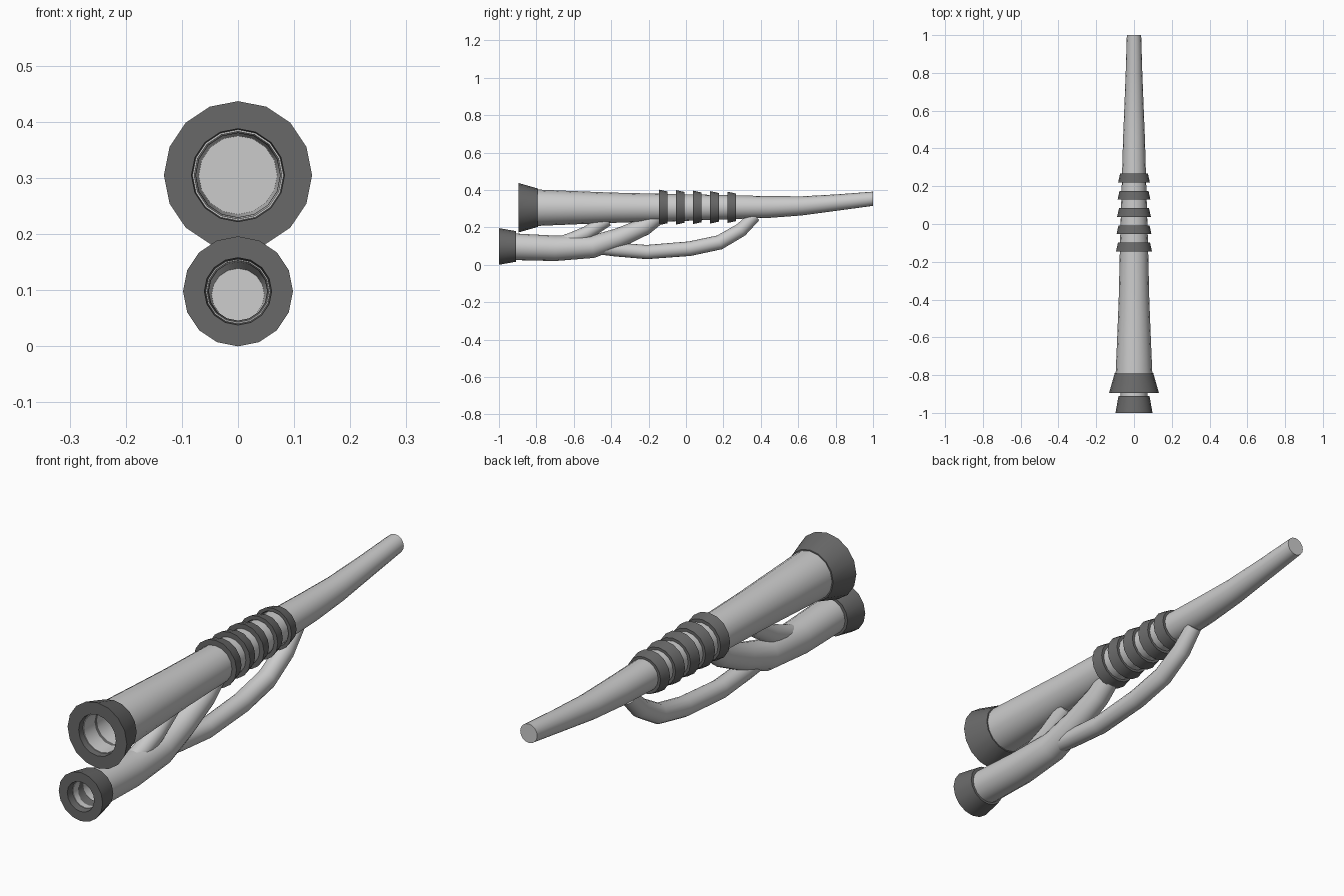
import bpy, bmesh, math
from mathutils import Vector

if "Cube" in bpy.data.objects:
    bpy.data.objects.remove(bpy.data.objects["Cube"])

SIDES = 16
dark = bpy.data.materials.new("dark_grey")
dark.diffuse_color = (0.14, 0.14, 0.14, 1)
dark.use_nodes = True
dark.node_tree.nodes["Principled BSDF"].inputs["Base Color"].default_value = dark.diffuse_color


def frames(path, straight):
    """Rings of points around a (y, z, radius) path in the x = 0 plane."""
    pts = [Vector((0, y, z)) for y, z, r in path]
    rings = []
    for i, (y, z, r) in enumerate(path):
        t = pts[min(i + 1, len(pts) - 1)] - pts[max(i - 1, 0)]
        t = Vector((0, 1, 0)) if straight else t.normalized()
        up = Vector((0, -t.z, t.y))
        rings.append([pts[i] + r * (math.sin(a) * Vector((1, 0, 0)) + math.cos(a) * up)
                      for a in (2 * math.pi * k / SIDES for k in range(SIDES))])
    return rings


def pipe(name, outer, bore=(), straight=False, loop=False, mat=None):
    """Sweep a pipe; an optional bore is joined to the start of the outer path."""
    rings = frames(outer, straight)[::-1]
    if bore:
        rings += frames(bore, straight)
    bm = bmesh.new()
    vs = [[bm.verts.new(p) for p in ring] for ring in rings]
    pairs = list(zip(vs, vs[1:])) + ([(vs[-1], vs[0])] if loop else [])
    for a, b in pairs:
        for k in range(SIDES):
            n = (k + 1) % SIDES
            bm.faces.new((a[k], a[n], b[n], b[k]))
    if not loop:
        bm.faces.new(vs[0])
        bm.faces.new(vs[-1])
    bmesh.ops.recalc_face_normals(bm, faces=bm.faces)
    me = bpy.data.meshes.new(name)
    bm.to_mesh(me)
    bm.free()
    ob = bpy.data.objects.new(name, me)
    bpy.context.collection.objects.link(ob)
    if mat:
        me.materials.append(mat)
    bpy.ops.object.select_all(action='DESELECT')
    ob.select_set(True)
    bpy.context.view_layer.objects.active = ob
    bpy.ops.object.shade_smooth_by_angle(angle=math.radians(30))
    return ob


def collar(name, y0, y1, z, r0, r1, hole):
    """Tapered ring with a straight hole, wide end towards the front."""
    pipe(name, [(y0, z, r0), (y1, z, r1)], [(y0, z, hole), (y1, z, hole - 0.008)],
         straight=True, loop=True, mat=dark)


# Main barrel, hollow at the front and bending upward to the back tip
pipe("main_barrel",
     [(-0.87, 0.305, 0.098), (-0.79, 0.305, 0.097), (-0.6, 0.305, 0.089),
      (-0.4, 0.305, 0.081), (-0.1, 0.305, 0.074), (0.27, 0.308, 0.063),
      (0.45, 0.309, 0.058), (0.62, 0.315, 0.051), (0.8, 0.332, 0.044), (1.0, 0.353, 0.038)],
     [(-0.87, 0.305, 0.078), (-0.6, 0.305, 0.07)], straight=True)
collar("barrel_muzzle", -0.895, -0.79, 0.305, 0.132, 0.102, 0.083)

# Five grip rings around the barrel
for i in range(5):
    y = -0.145 + i * 0.0915
    r = 0.095 - i * 0.0028
    collar(f"grip_ring_{i + 1}", y, y + 0.046, 0.307, r, r - 0.01, 0.07)

# Lower pipe, hollow at the front, curving up into the barrel
pipe("lower_pipe",
     [(-0.97, 0.098, 0.072), (-0.91, 0.096, 0.071), (-0.7, 0.088, 0.068),
      (-0.5, 0.096, 0.06), (-0.36, 0.143, 0.053), (-0.22, 0.205, 0.047), (-0.13, 0.275, 0.043)],
     [(-0.97, 0.098, 0.055), (-0.91, 0.096, 0.054), (-0.73, 0.092, 0.047)])
collar("lower_muzzle", -1.0, -0.91, 0.098, 0.098, 0.082, 0.06)

# Side branches linking the lower pipe to the barrel
pipe("front_branch",
     [(-0.71, 0.105, 0.036), (-0.62, 0.132, 0.037), (-0.53, 0.17, 0.037), (-0.42, 0.24, 0.034)])
pipe("rear_branch",
     [(-0.5, 0.096, 0.036), (-0.38, 0.082, 0.037), (-0.21, 0.068, 0.038), (0.02, 0.086, 0.039),
      (0.18, 0.12, 0.039), (0.295, 0.187, 0.037), (0.37, 0.262, 0.032)])
